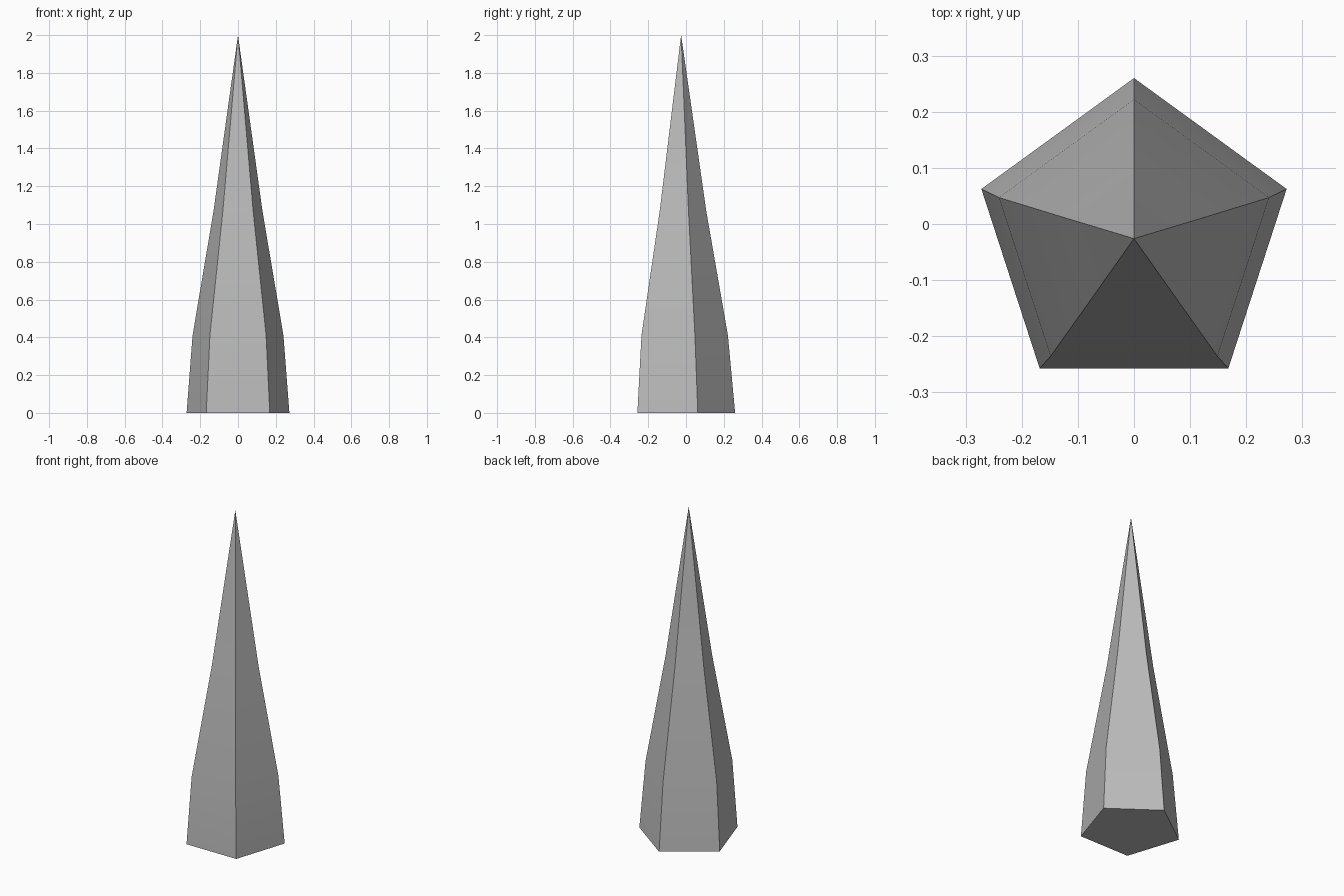
import bpy, bmesh, math

cube = bpy.data.objects.get("Cube")
if cube:
    bpy.data.objects.remove(cube, do_unlink=True)

# Plain grey stone
stone = bpy.data.materials.new("grey_stone")
stone.use_nodes = True
colour = (0.5, 0.5, 0.5, 1)
stone.diffuse_color = colour
stone.node_tree.nodes["Principled BSDF"].inputs["Base Color"].default_value = colour

# Five-sided tapering rings: height, radius, y of the centre
SIDES = 5
RINGS = [(0, 0.286, -0.026), (0.41, 0.253, -0.031), (1.07, 0.136, -0.029)]
bm = bmesh.new()
rings = []
for z, radius, y in RINGS:
    angles = [math.pi / 2 + math.tau * i / SIDES for i in range(SIDES)]
    rings.append([bm.verts.new((radius * math.cos(a), y + radius * math.sin(a), z))
                  for a in angles])
tip = bm.verts.new((0, -0.026, 2))

# Base, walls and pointed top
bm.faces.new(reversed(rings[0]))
for i in range(SIDES):
    j = (i + 1) % SIDES
    for low, high in zip(rings, rings[1:]):
        bm.faces.new((low[i], low[j], high[j], high[i]))
    bm.faces.new((rings[-1][i], rings[-1][j], tip))

mesh = bpy.data.meshes.new("spike")
bm.to_mesh(mesh)
bm.free()
mesh.materials.append(stone)
spike = bpy.data.objects.new("spike", mesh)
bpy.context.collection.objects.link(spike)

# Soften the gentle bends along each side, keep the corners sharp
bpy.context.view_layer.objects.active = spike
spike.select_set(True)
bpy.ops.object.shade_smooth_by_angle(angle=math.radians(30))
